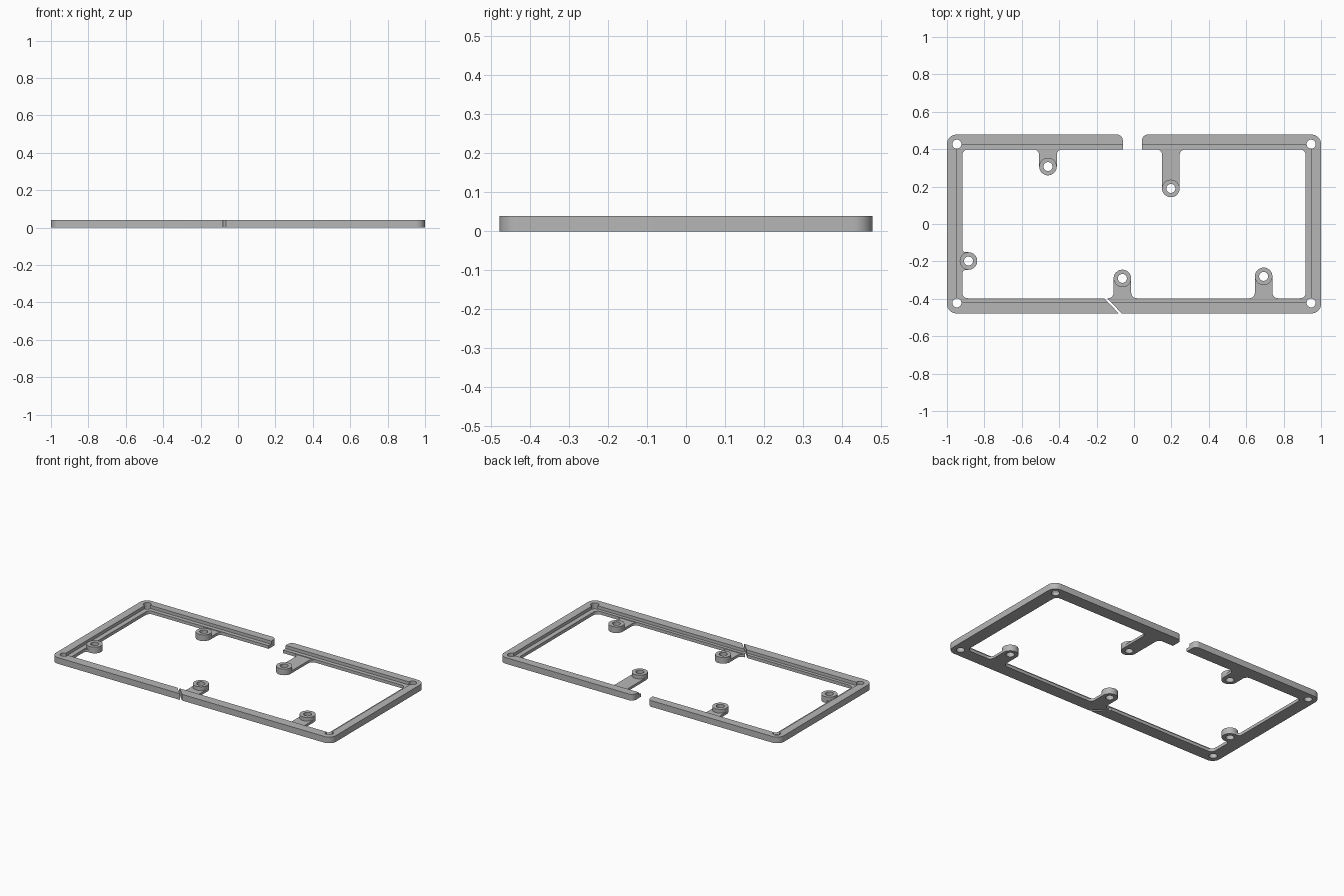
import bpy, bmesh, math
from mathutils import Vector

cube = bpy.data.objects.get("Cube")
if cube:
    bpy.data.objects.remove(cube, do_unlink=True)

HEIGHT, LEDGE, ARM = 0.04, 0.02, 0.016
BOSS_R, HOLE_R, FILLET = 0.047, 0.024, 0.03

grey = bpy.data.materials.new("light_grey")
grey.use_nodes = True
colour = (0.47, 0.47, 0.47, 1)
grey.diffuse_color = colour
grey.node_tree.nodes["Principled BSDF"].inputs["Base Color"].default_value = colour


def rounded(corners, steps=8):
    """Outline with every (x, y, radius) corner replaced by an arc."""
    out = []
    for i, (x, y, r) in enumerate(corners):
        p = Vector((x, y))
        if not r:
            out.append(p)
            continue
        a = (Vector(corners[i - 1][:2]) - p).normalized()
        b = (Vector(corners[(i + 1) % len(corners)][:2]) - p).normalized()
        half = a.angle(b) / 2
        centre = p + (a + b).normalized() * (r / math.sin(half))
        start = p + a * (r / math.tan(half)) - centre
        end = p + b * (r / math.tan(half)) - centre
        sweep = start.angle_signed(end)
        for k in range(steps + 1):
            t = -sweep * k / steps
            c, s = math.cos(t), math.sin(t)
            out.append(centre + Vector((start.x * c - start.y * s, start.x * s + start.y * c)))
    return out


def circle(x, y, r, n=32):
    return [Vector((x + r * math.cos(math.tau * i / n), y + r * math.sin(math.tau * i / n)))
            for i in range(n)]


def prism(name, outlines, z0, z1):
    """Extrude one or more separate outlines upward into a solid."""
    bm = bmesh.new()
    for outline in outlines:
        pts = [p for i, p in enumerate(outline) if (p - outline[i - 1]).length > 1e-5]
        face = bm.faces.new([bm.verts.new((p.x, p.y, z0)) for p in pts])
        top = bmesh.ops.extrude_face_region(bm, geom=[face], use_keep_orig=True)["geom"]
        bmesh.ops.translate(bm, vec=(0, 0, z1 - z0),
                            verts=[v for v in top if isinstance(v, bmesh.types.BMVert)])
    bmesh.ops.recalc_face_normals(bm, faces=bm.faces)
    mesh = bpy.data.meshes.new(name)
    bm.to_mesh(mesh)
    bm.free()
    mesh.materials.append(grey)
    obj = bpy.data.objects.new(name, mesh)
    bpy.context.collection.objects.link(obj)
    return obj


# Two frame halves, separated by the back gap and the diagonal front slit
def frame_half(name, side, gap_x, slit_x):
    return prism(name, [rounded([
        (gap_x, 0.478, FILLET), (side, 0.478, 0.05), (side, -0.478, 0.05),
        (slit_x, -0.478, 0), (slit_x - 0.08, -0.397, 0),
        (side * 0.918, -0.397, FILLET), (side * 0.918, 0.399, FILLET),
        (gap_x, 0.399, 0)])], 0, HEIGHT)


frames = [frame_half("frame_right", -1, -0.06, -0.081),
          frame_half("frame_left", 1, 0.043, -0.065)]

# Mounting arms: boss centre, root on the frame's inner edge
mounts = {
    "back_right": ((-0.46, 0.307), (-0.46, 0.399)),
    "back_left": ((0.197, 0.19), (0.197, 0.399)),
    "side_right": ((-0.885, -0.198), (-0.918, -0.198)),
    "front_middle": ((-0.062, -0.291), (-0.062, -0.397)),
    "front_left": ((0.693, -0.28), (0.693, -0.397)),
}
parts = []
for name, (centre, root) in mounts.items():
    centre, root = Vector(centre), Vector(root)
    length = (centre - root).length
    along = (centre - root).normalized()
    across = Vector((along.y, -along.x))
    w, f, tip = BOSS_R, min(FILLET, length * 0.6), length + BOSS_R
    shape = rounded([(-w - f, -0.004, 0), (-w - f, 0, 0), (-w, 0, f), (-w, tip, w),
                     (w, tip, w), (w, 0, f), (w + f, 0, 0), (w + f, -0.004, 0)])
    outline = [root + across * p.x + along * p.y for p in shape]
    parts.append(prism(name + "_arm", [outline], 0, ARM))
    parts.append(prism(name + "_boss", [circle(*centre, BOSS_R)], ARM, HEIGHT))

# Cutters for the stepped ledge and the screw holes
pocket = prism("ledge_cutter", [rounded([(-0.949, -0.418, 0), (0.949, -0.418, 0),
                                         (0.949, 0.425, 0), (-0.949, 0.425, 0)])], LEDGE, 0.1)
corner_holes = [circle(x, y, HOLE_R) for x in (-0.947, 0.947) for y in (-0.422, 0.427)]
boss_holes = [circle(*c, HOLE_R) for c, _ in mounts.values()]
holes = prism("hole_cutter", corner_holes + boss_holes, -0.1, 0.1)


def cut(obj, cutter):
    mod = obj.modifiers.new("cut", "BOOLEAN")
    mod.operation, mod.solver, mod.object = "DIFFERENCE", "EXACT", cutter
    bpy.ops.object.modifier_apply(modifier=mod.name)


for obj in frames + parts:
    bpy.ops.object.select_all(action="DESELECT")
    obj.select_set(True)
    bpy.context.view_layer.objects.active = obj
    if obj in frames:
        cut(obj, pocket)
    cut(obj, holes)
    bpy.ops.object.shade_smooth_by_angle(angle=math.radians(30))

for cutter in (pocket, holes):
    bpy.data.objects.remove(cutter, do_unlink=True)
